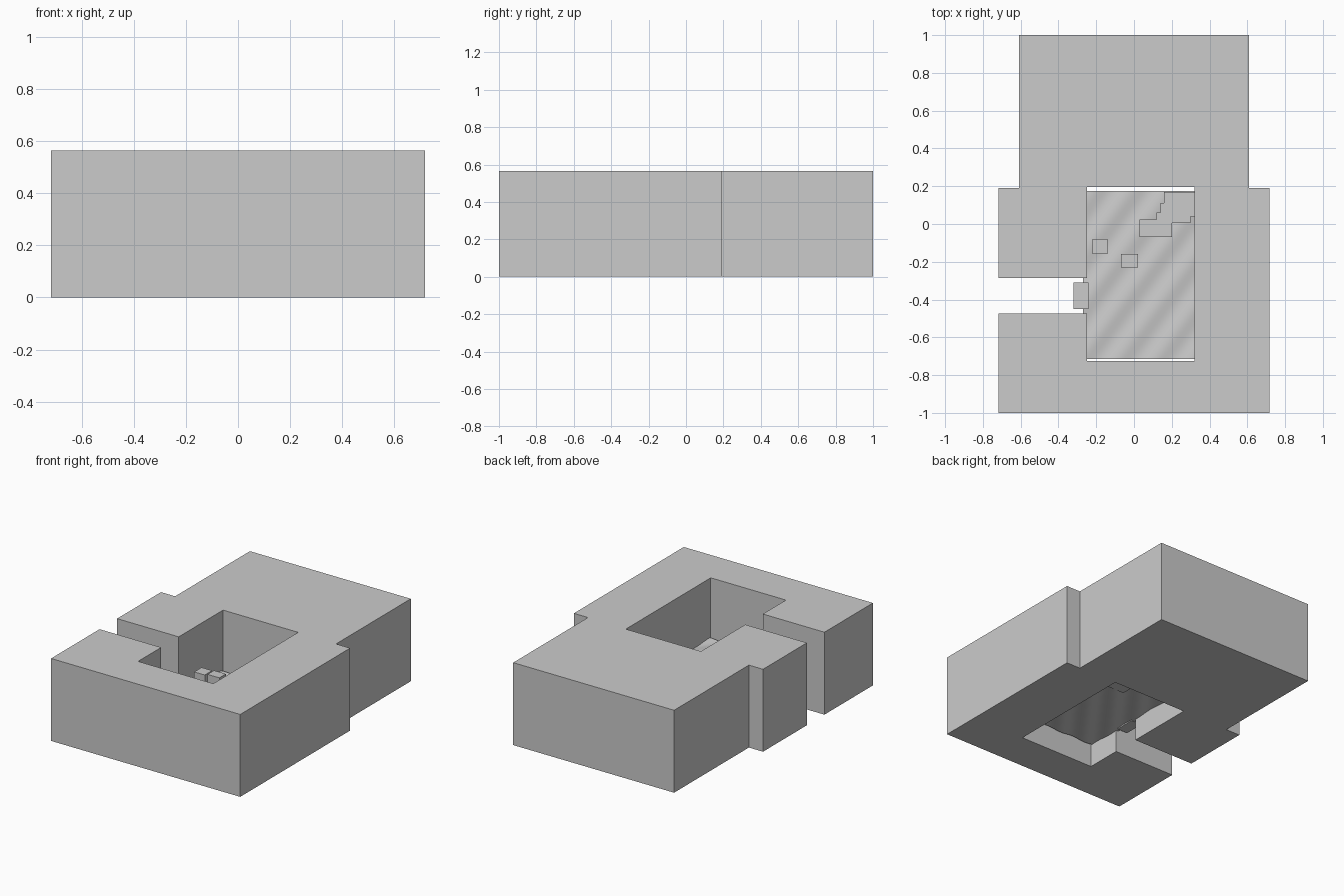
import bpy
import bmesh
import math
from mathutils import Matrix, Vector

if "Cube" in bpy.data.objects:
    bpy.data.objects.remove(bpy.data.objects["Cube"], do_unlink=True)

grey = bpy.data.materials.new("plain grey")
grey.use_nodes = True
COLOUR = (0.6, 0.6, 0.6, 1)
grey.diffuse_color = COLOUR
grey.node_tree.nodes["Principled BSDF"].inputs["Base Color"].default_value = COLOUR


def finish(bm, name):
    bmesh.ops.recalc_face_normals(bm, faces=bm.faces)
    mesh = bpy.data.meshes.new(name)
    bm.to_mesh(mesh)
    bm.free()
    mesh.materials.append(grey)
    obj = bpy.data.objects.new(name, mesh)
    bpy.context.collection.objects.link(obj)
    return obj


def prism(name, outline, z0, z1):
    bm = bmesh.new()
    face = bm.faces.new([bm.verts.new((x, y, z0)) for x, y in outline])
    top = bmesh.ops.extrude_face_region(bm, geom=[face])["geom"]
    verts = [v for v in top if isinstance(v, bmesh.types.BMVert)]
    bmesh.ops.translate(bm, verts=verts, vec=(0, 0, z1 - z0))
    return finish(bm, name)


def box(name, x0, x1, y0, y1, z0, z1):
    return prism(name, [(x0, y0), (x1, y0), (x1, y1), (x0, y1)], z0, z1)


# Thick walls around the courtyard, with a channel opening on one side
half_front, half_back, step_y = 0.717, 0.61, 0.19
yard_x0, yard_x1, yard_y0, yard_y1 = -0.25, 0.32, -0.725, 0.195
slot_y0, slot_y1 = -0.475, -0.285
prism("surrounding_walls", [
    (-half_front, -1), (half_front, -1), (half_front, step_y),
    (half_back, step_y), (half_back, 1), (-half_back, 1),
    (-half_back, step_y), (-half_front, step_y),
    (-half_front, slot_y1), (yard_x0, slot_y1),
    (yard_x0, yard_y1), (yard_x1, yard_y1),
    (yard_x1, yard_y0), (yard_x0, yard_y0),
    (yard_x0, slot_y0), (-half_front, slot_y0)], 0, 0.565)

# Rippled water sheet inside the courtyard
bm = bmesh.new()
place = Matrix.Translation((0.025, -0.27, 0.155)) @ Matrix.Diagonal((0.295, 0.445, 1, 1))
bmesh.ops.create_grid(bm, x_segments=60, y_segments=90, size=1, matrix=place)
for v in bm.verts:
    v.co.z += 0.004 * math.sin((0.8 * v.co.x - 0.6 * v.co.y) * math.tau / 0.16)
for f in bm.faces:
    f.smooth = True
finish(bm, "water_sheet")

# Small crates and the landing in the channel
box("left_crate", -0.22, -0.14, -0.16, -0.08, 0.165, 0.285)
box("right_crate", -0.07, 0.02, -0.23, -0.16, 0.165, 0.335)
box("channel_step", -0.32, -0.24, -0.45, -0.31, 0.15, 0.23)

# Low stepped ledge in the back corner
for i, (x0, x1, y0, y1) in enumerate([
        (0.03, 0.20, -0.07, 0.025), (0.12, 0.30, 0.005, 0.06),
        (0.14, 0.32, 0.04, 0.11), (0.16, 0.32, 0.09, 0.17)]):
    box(f"corner_ledge_{i + 1}", x0, x1, y0, y1, 0.147, 0.167 + 0.003 * i)
